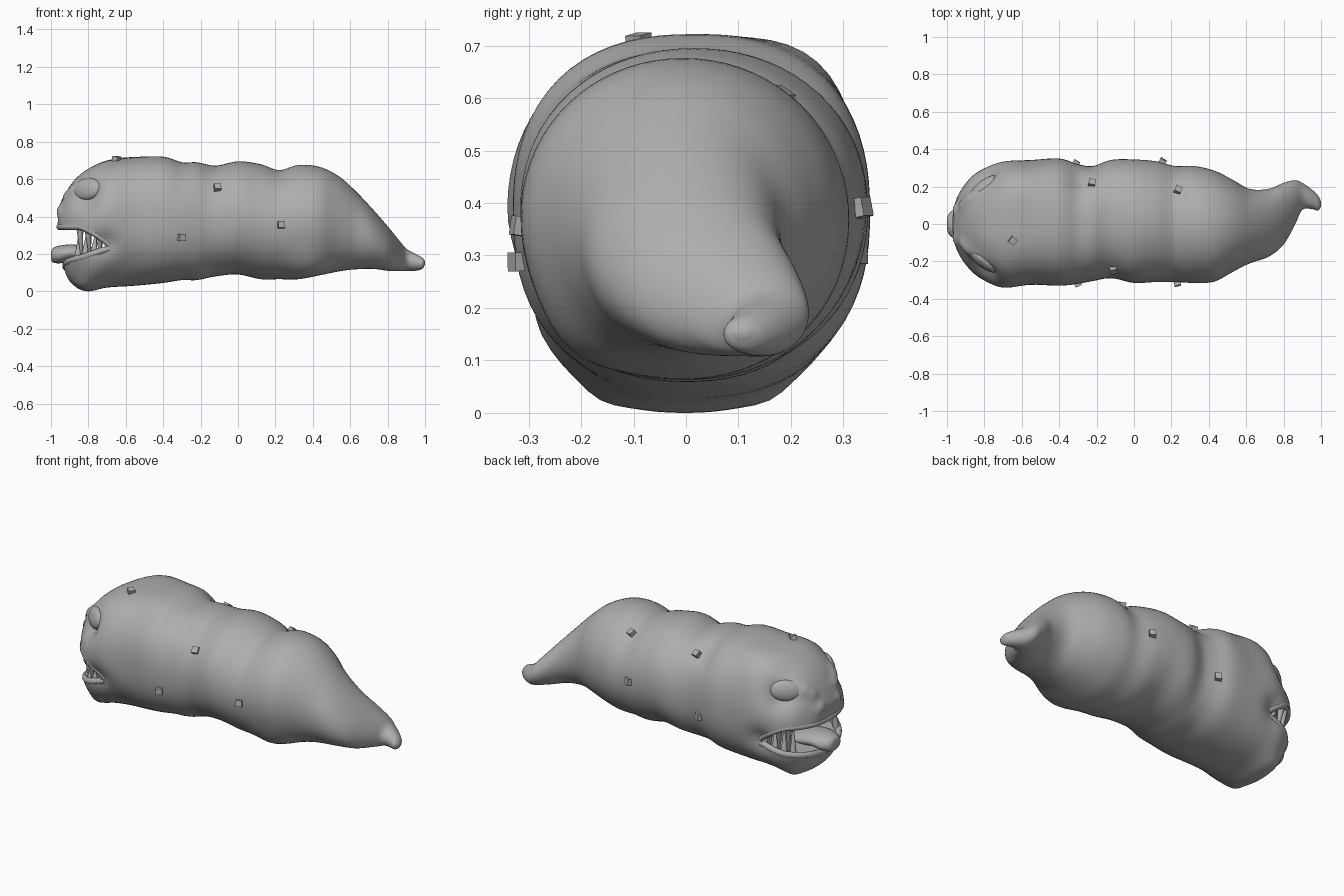
import bpy, bmesh, math
from mathutils import Vector
from mathutils.bvhtree import BVHTree

cube = bpy.data.objects.get("Cube")
if cube:
    bpy.data.objects.remove(cube)

grey = bpy.data.materials.new("plain_grey")
grey.use_nodes = True
grey.diffuse_color = (0.42, 0.42, 0.42, 1)
grey.node_tree.nodes["Principled BSDF"].inputs["Base Color"].default_value = grey.diffuse_color


def add(name, bm, angle=60):
    """Turn a bmesh into a shaded object."""
    bmesh.ops.recalc_face_normals(bm, faces=bm.faces)
    mesh = bpy.data.meshes.new(name)
    bm.to_mesh(mesh)
    mesh.materials.append(grey)
    obj = bpy.data.objects.new(name, mesh)
    bpy.context.collection.objects.link(obj)
    if angle:
        smooth(obj, angle)
    return obj


def smooth(obj, angle):
    bpy.ops.object.select_all(action='DESELECT')
    obj.select_set(True)
    bpy.context.view_layer.objects.active = obj
    bpy.ops.object.shade_smooth_by_angle(angle=math.radians(angle))


def spline(rows, steps):
    """Catmull-Rom interpolation through rows of numbers."""
    out = []
    for i in range(len(rows) - 1):
        a, b = rows[max(i - 1, 0)], rows[i]
        c, d = rows[i + 1], rows[min(i + 2, len(rows) - 1)]
        for s in range(steps):
            t = s / steps
            out.append([q + t / 2 * (r - p + t * (2 * p - 5 * q + 4 * r - w
                        + t * (3 * (q - r) + w - p))) for p, q, r, w in zip(a, b, c, d)])
    out.append(list(rows[-1]))
    return out


def loft(rows, sides, power):
    """Skin rounded sections given as x, y low, y high, z low, z high."""
    bm = bmesh.new()
    rings = []
    for x, y0, y1, z0, z1 in rows:
        ring = []
        n = power(x)
        for k in range(sides):
            a = math.tau * k / sides
            c, s = math.cos(a), math.sin(a)
            r = (abs(c) ** n + abs(s) ** n) ** (-1 / n)
            ring.append(bm.verts.new((x, (y0 + y1) / 2 + c * r * (y1 - y0) / 2,
                                      (z0 + z1) / 2 + s * r * (z1 - z0) / 2)))
        rings.append(ring)
    for p, q in zip(rings, rings[1:]):
        for k in range(sides):
            j = (k + 1) % sides
            bm.faces.new((p[k], p[j], q[j], q[k]))
    bm.faces.new(rings[0])
    bm.faces.new(rings[-1])
    return bm


# Body: head at -x, swollen rings, tail that hooks sideways
body_rows = [
    (-.965, -.05, .05, .34, .43), (-.95, -.12, .12, .22, .47), (-.92, -.185, .185, .09, .53),
    (-.87, -.25, .25, .025, .6), (-.8, -.305, .3, .0, .655), (-.7, -.342, .335, .02, .698),
    (-.55, -.325, .342, .03, .716), (-.4, -.33, .35, .045, .72), (-.3, -.32, .32, .06, .69),
    (-.22, -.305, .31, .06, .69), (-.12, -.29, .343, .08, .672), (0, -.315, .345, .09, .695),
    (.12, -.31, .335, .065, .68), (.22, -.31, .31, .065, .648), (.32, -.315, .31, .065, .675),
    (.43, -.308, .285, .085, .667), (.53, -.255, .235, .105, .622), (.62, -.21, .187, .117, .545),
    (.72, -.175, .188, .12, .44), (.8, -.11, .22, .11, .348), (.86, -.005, .234, .108, .275),
    (.9, .075, .22, .108, .228), (.95, .08, .185, .11, .2), (.985, .072, .15, .12, .18),
    (1, .095, .12, .145, .16)]
body_bm = loft(spline(body_rows, 5), 72, lambda x: 2.03 + .35 * min(max((.1 - x) / .5, 0), 1))

# Sculpt eye sockets, slanted brows, nostrils, mouth corners and uneven folds
features = [(Vector((-.62, .22, .66)), .13, .03), (Vector((-.28, .22, .62)), .07, -.015),
            (Vector((.38, -.2, .13)), .11, .025), (Vector((-.65, -.27, .12)), .12, -.02)]
for side in (-1, 1):
    features.append((Vector((-.83, side * .27, .54)), .085, -.055))
    features.append((Vector((-.72, side * .33, .25)), .075, -.04))
    features.append((Vector((-.95, side * .08, .43)), .035, .014))
    features.append((Vector((-.96, side * .04, .4)), .02, -.015))
    features.append((Vector((-.83, side * .16, .03)), .05, .014))
    inner, outer = Vector((-.93, side * .11, .52)), Vector((-.78, side * .25, .64))
    features += [(inner.lerp(outer, i / 4), .034, .021) for i in range(5)]
for v in body_bm.verts:
    push = sum(h * math.exp(-((v.co - c).length / r) ** 2) for c, r, h in features)
    v.co += Vector((min(v.co.x + .6, 0), v.co.y, v.co.z - .37)).normalized() * push
    v.co.x = max(v.co.x, -.97)
    v.co.z = max(v.co.z, 0)
body_bm.normal_update()
tree = BVHTree.FromBMesh(body_bm)
body = add("body", body_bm)

# Mouth: a wedge cut across the head
profile = [(-1.2, .345), (-.87, .34), (-.75, .31), (-.7, .25), (-.74, .205),
           (-.85, .18), (-.92, .14), (-1.2, .12)]
cut_bm = bmesh.new()
face = cut_bm.faces.new([cut_bm.verts.new((x, -.6, z)) for x, z in profile])
grown = bmesh.ops.extrude_face_region(cut_bm, geom=[face])
for v in grown["geom"]:
    if isinstance(v, bmesh.types.BMVert):
        v.co.y = .6
cutter = add("mouth_cutter", cut_bm, 0)
cutter.hide_render = True
mod = body.modifiers.new("mouth", 'BOOLEAN')
mod.operation, mod.solver, mod.object = 'DIFFERENCE', 'EXACT', cutter
bpy.context.view_layer.update()
body.data = bpy.data.meshes.new_from_object(
    body.evaluated_get(bpy.context.evaluated_depsgraph_get()))
body.modifiers.clear()
bpy.data.objects.remove(cutter)
smooth(body, 50)


def lip_point(angle, upper):
    """Point on the head surface along the mouth edge."""
    a = abs(angle)
    back = max(0, (a - 60) / 30)
    z = .345 - .095 * back ** 1.5 if upper else .13 + .05 * min(a / 60, 1) + .05 * back
    r = math.radians(angle)
    return tree.ray_cast(Vector((-.7, 0, z)), Vector((-math.cos(r), math.sin(r), 0)))[0]


# Lips: soft rolls along both edges of the mouth
for name, upper in (("upper_lip", True), ("lower_lip", False)):
    curve = bpy.data.curves.new(name, 'CURVE')
    curve.dimensions = '3D'
    curve.bevel_depth, curve.bevel_resolution, curve.use_fill_caps = .018, 3, True
    line = curve.splines.new('POLY')
    path = [lip_point(a, upper) for a in range(-90, 91, 6)]
    line.points.add(len(path) - 1)
    for p, co in zip(line.points, path):
        p.co = (co.x + .012, co.y * .96, co.z, 1)
    line.use_smooth = True
    curve.materials.append(grey)
    bpy.context.collection.objects.link(bpy.data.objects.new(name, curve))


# Teeth: slender fangs along both sides of the mouth
def tooth(name, base, tip):
    bm = bmesh.new()
    axis = tip - base
    bmesh.ops.create_cone(bm, cap_ends=True, segments=10, radius1=.02, radius2=.006,
                          depth=axis.length)
    turn = axis.to_track_quat('Z', 'Y').to_matrix().to_4x4()
    bm.transform(turn)
    bmesh.ops.translate(bm, verts=bm.verts, vec=(base + tip) / 2)
    add(name, bm)


for side, label in ((-1, "right"), (1, "left")):
    for upper, angles in ((True, (58, 68, 79)), (False, (53, 63, 73))):
        for i, a in enumerate(angles):
            base = lip_point(side * a, upper)
            base.y *= .9
            base.x += .015
            drop = Vector((.01, -side * .015, -.15 + .025 * i if upper else .13 - .02 * i))
            tooth(f"{'upper' if upper else 'lower'}_tooth_{label}_{i + 1}", base, base + drop)

# Tongue hanging out of the mouth
tongue_rows = [(-1, -.025, .025, .175, .205), (-.99, -.055, .055, .155, .23),
               (-.95, -.085, .085, .15, .245), (-.88, -.095, .095, .165, .25),
               (-.78, -.1, .1, .15, .235), (-.67, -.1, .1, .13, .21)]
add("tongue", loft(spline(tongue_rows, 4), 24, lambda x: 2))

# Eyes: flattened balls seated in the sockets under the brows
for side, label in ((-1, "right"), (1, "left")):
    spot = tree.find_nearest(Vector((-.83, side * .255, .545)))[0]
    normal = Vector((-.6, side * .75, .2)).normalized()
    along = Vector((.78, side * .62, .08))
    along = (along - normal * along.dot(normal)).normalized()
    across = normal.cross(along)
    bm = bmesh.new()
    bmesh.ops.create_uvsphere(bm, u_segments=28, v_segments=16, radius=1)
    for v in bm.verts:
        x, y, z = v.co
        v.co = spot + along * x * .088 + across * y * .06 + normal * z * .032
    add("eye_" + label, bm)

# Studs: small blocks half sunk into the skin
stud_spots = [(-.65, -.09, .71), (-.11, -.24, .55), (-.3, -.33, .285), (.23, -.32, .355),
              (-.23, .235, .63), (.235, .18, .6), (.15, .33, .39), (-.31, .33, .3)]
for i, spot in enumerate(stud_spots):
    loc, normal = tree.find_nearest(Vector(spot))[:2]
    bm = bmesh.new()
    bmesh.ops.create_cube(bm, size=.036)
    tilted = normal + Vector((.3, 0, .2))
    bm.transform(tilted.to_track_quat('Z', 'Y').to_matrix().to_4x4())
    bmesh.ops.translate(bm, verts=bm.verts, vec=loc + normal * .003)
    add(f"stud_{i + 1}", bm, 30)
